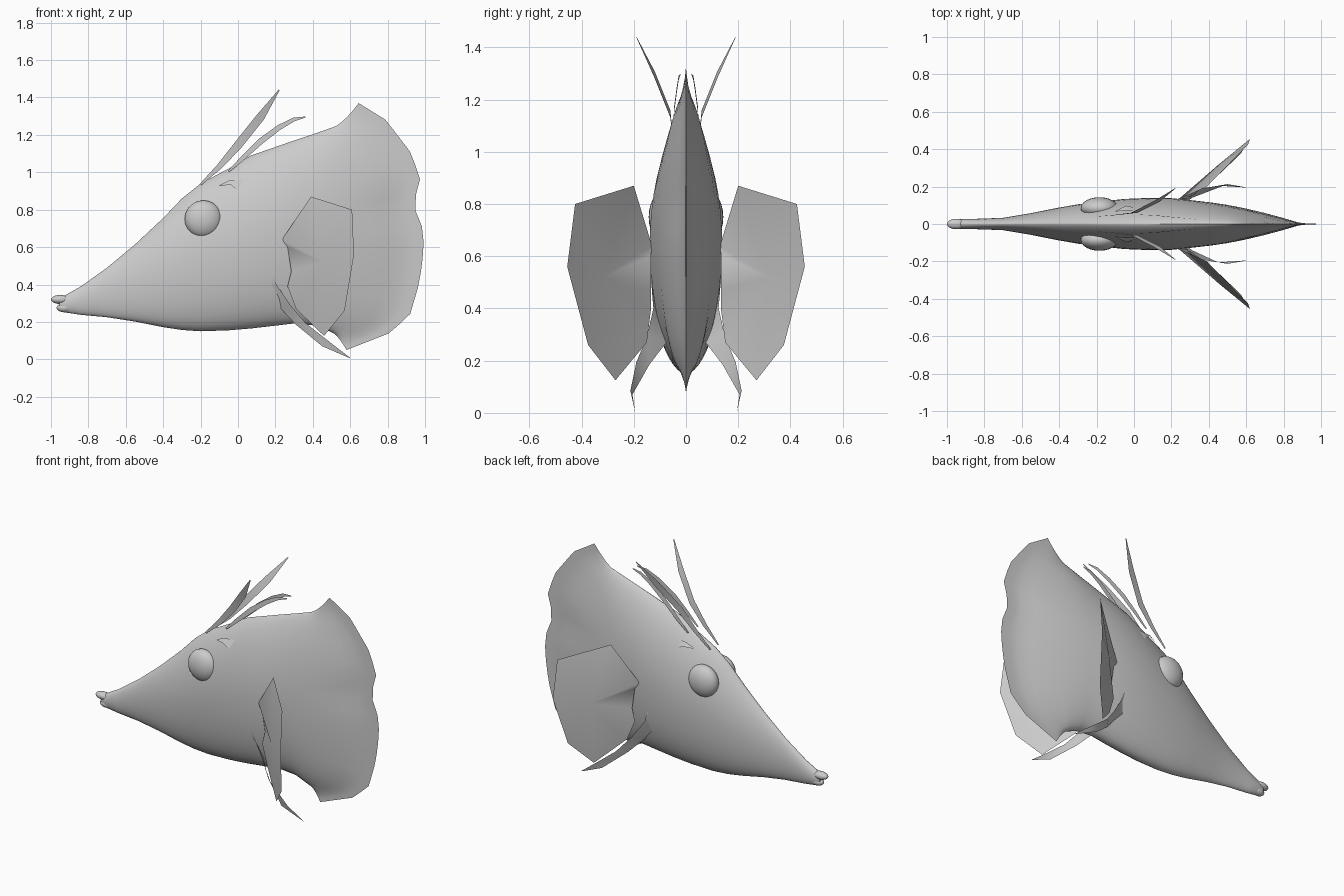
import bpy, math
from mathutils import Vector

if "Cube" in bpy.data.objects:
    bpy.data.objects.remove(bpy.data.objects["Cube"])

grey = bpy.data.materials.new("plain grey")
grey.diffuse_color = (0.6, 0.6, 0.6, 1)
grey.use_nodes = True
grey.node_tree.nodes["Principled BSDF"].inputs["Base Color"].default_value = grey.diffuse_color


def make(name, verts, faces, angle=50):
    me = bpy.data.meshes.new(name)
    me.from_pydata([tuple(v) for v in verts], [], faces)
    me.materials.append(grey)
    me.shade_smooth()
    me.set_sharp_from_angle(angle=math.radians(angle))
    ob = bpy.data.objects.new(name, me)
    bpy.context.collection.objects.link(ob)
    return ob


def pair(name, verts, faces):
    """Left and right copies mirrored across y."""
    make(name + "_left", verts, faces)
    make(name + "_right", [(x, -y, z) for x, y, z in verts], [f[::-1] for f in faces])


def strip(name, a, b):
    """Ribbon between two edge lines."""
    n = len(a)
    pair(name, list(a) + list(b), [(i, i + 1, n + i + 1, n + i) for i in range(n - 1)])


def blade(name, pts, widths):
    """Ribbon along a centre line, widened in the side plane."""
    a, b = [], []
    for i, p in enumerate(pts):
        d = Vector(pts[min(i + 1, len(pts) - 1)]) - Vector(pts[max(i - 1, 0)])
        n = Vector((-d.z, 0, d.x)).normalized() * widths[i] / 2
        a.append(tuple(Vector(p) + n))
        b.append(tuple(Vector(p) - n))
    strip(name, a, b)


def ellipsoid(name, c, r, segs=24, rings=12):
    bpy.ops.mesh.primitive_uv_sphere_add(segments=segs, ring_count=rings, location=c)
    ob = bpy.context.object
    ob.name, ob.scale = name, r
    ob.data.materials.append(grey)
    bpy.ops.object.shade_smooth()


# Body: stations of (x, top, bottom, half width)
stations = [(-.955, .325, .265, .018), (-.92, .345, .25, .027), (-.84, .39, .238, .028),
            (-.70, .49, .225, .033), (-.55, .615, .202, .058), (-.40, .755, .172, .088),
            (-.30, .86, .157, .105), (-.20, .94, .15, .118), (-.05, 1.02, .155, .134),
            (.07, 1.09, .165, .139), (.20, 1.135, .18, .138), (.30, 1.17, .192, .128),
            (.42, 1.21, .18, .114), (.50, 1.238, .145, .102)]
# Rear edge of the tail, as (z, x)
rear = [(.05, .58), (.14, .81), (.24, .92), (.41, .97), (.60, .995), (.74, .98),
        (.82, .935), (.97, .975), (1.11, .92), (1.28, .79), (1.37, .645)]


def rear_x(z):
    for (z0, x0), (z1, x1) in zip(rear, rear[1:]):
        if z <= z1:
            return x0 + (x1 - x0) * (z - z0) / (z1 - z0)
    return rear[-1][1]


N = 48


def ring(x, top, bot, w, s=0):
    """Oval section, pointed at the top; s blends it toward the rear edge."""
    out = []
    for i in range(N):
        a = 2 * math.pi * i / N
        c, sn = math.cos(a), math.sin(a)
        e = 1 + .4 * max(0, min(1, (x + .8) / .5)) * max(0, min(1, c * 2 + .5))
        y = math.copysign(abs(sn) ** e, sn) * w
        z = (top + bot) / 2 + (top - bot) / 2 * c
        rz = .71 + .66 * c
        out.append((x + (rear_x(rz) - x) * s, y, z + (rz - z) * s ** 1.5))
    return out


rings = [ring(*st) for st in stations]
for s, w in ((.2, .083), (.4, .06), (.6, .033), (.77, .008), (.88, .002), (1, .001)):
    rings.append(ring(*stations[-1][:3], w, s))
faces = [(r * N + i, (r + 1) * N + i, (r + 1) * N + (i + 1) % N, r * N + (i + 1) % N)
         for r in range(len(rings) - 1) for i in range(N)]
faces.append(tuple(range(N)))
make("body", [p for r in rings for p in r], faces)

# Lips
ellipsoid("upper_lip", (-.95, 0, .32), (.05, .028, .024), 16, 10)
ellipsoid("lower_lip", (-.925, 0, .276), (.045, .026, .025), 16, 10)

# Eye domes
for side, nm in ((1, "left"), (-1, "right")):
    ellipsoid("eye_" + nm, (-.185, side * .085, .75), (.1, .058, .1))

# Small brow flaps above the eyes
strip("brow", [(-.10, .066, .93), (-.05, .072, .955), (.035, .072, .962)],
      [(-.10, .07, .925), (-.04, .098, .935), (.0, .088, .90)])

# Head streamers
blade("front_streamer", [(-.2, .04, .935), (-.1, .048, 1.03), (0, .06, 1.145),
                         (.12, .12, 1.295), (.22, .19, 1.44)], [.01, .03, .045, .045, .006])
blade("rear_streamer", [(-.05, .05, 1.005), (.03, .05, 1.08), (.12, .045, 1.165),
                        (.22, .035, 1.24), (.30, .028, 1.283), (.36, .022, 1.295)],
      [.01, .025, .032, .028, .02, .006])

# Broad side fins, bulging around a centre point
fin = [(.39, .2, .87), (.61, .425, .8), (.62, .455, .56), (.57, .375, .26), (.46, .27, .125),
       (.31, .15, .27), (.265, .135, .39), (.285, .135, .47), (.265, .135, .60), (.235, .13, .64)]
pair("side_fin", fin + [(.455, .32, .52)], [(i, (i + 1) % 10, 10) for i in range(10)])

# Curved lower fins
strip("lower_fin",
      [(.17, .122, .54), (.13, .10, .43), (.125, .085, .36), (.23, .075, .27), (.31, .14, .185),
       (.45, .205, .07), (.6, .195, .005)],
      [(.172, .122, .538), (.185, .13, .46), (.205, .125, .40), (.28, .15, .29), (.36, .19, .195),
       (.5, .213, .085), (.6, .196, .008)])
